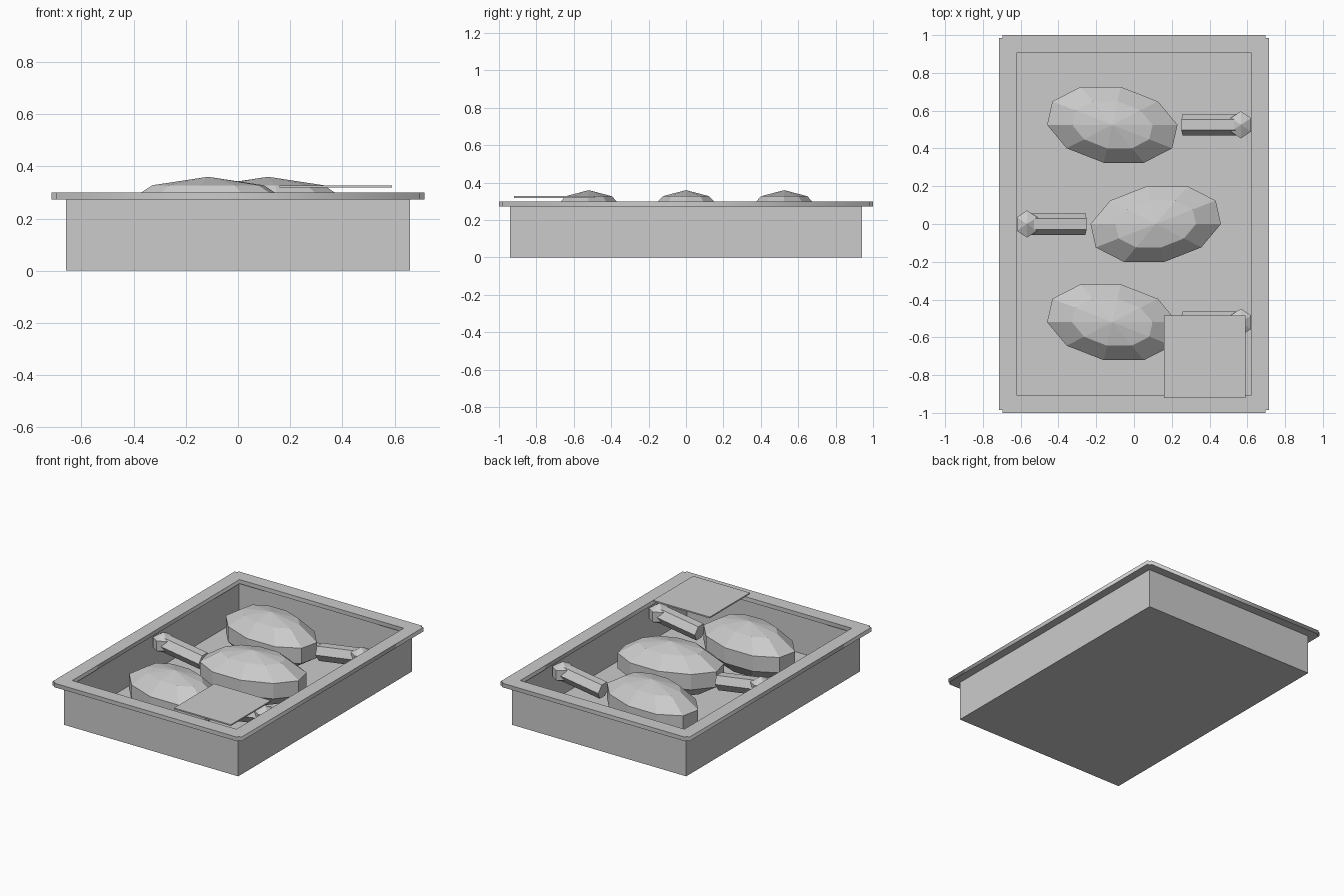
import bpy, bmesh
from math import radians, pi
from mathutils import Matrix, Vector

if "Cube" in bpy.data.objects:
    bpy.data.objects.remove(bpy.data.objects["Cube"])


def finish(name, bm):
    bmesh.ops.recalc_face_normals(bm, faces=bm.faces)
    mesh = bpy.data.meshes.new(name)
    bm.to_mesh(mesh)
    bm.free()
    ob = bpy.data.objects.new(name, mesh)
    bpy.context.collection.objects.link(ob)
    return ob


def box(size, centre):
    bm = bmesh.new()
    bmesh.ops.create_cube(bm, size=1, matrix=Matrix.Translation(centre) @ Matrix.Diagonal((*size, 1)))
    return bm


# Tray body: a box whose inset top is pushed down to a thin floor
bm = box((1.32, 1.88, 0.28), (0, 0, 0.14))
top = max(bm.faces, key=lambda f: f.calc_center_median().z)
bmesh.ops.inset_region(bm, faces=[top], thickness=0.038)
walls = bmesh.ops.extrude_discrete_faces(bm, faces=[top])["faces"]
for v in walls[0].verts:
    v.co.z = 0.02
finish("tray_body", bm)

# Tray rim: flat frame with small stepped corners
corner = [(0.715, 0.985), (0.695, 0.985), (0.695, 1.0)]
outer = []
for sx, sy in ((1, 1), (-1, 1), (-1, -1), (1, -1)):
    pts = [(x * sx, y * sy) for x, y in corner]
    outer += pts if sx * sy > 0 else pts[::-1]
inner = [(0.622, 0.905), (-0.622, 0.905), (-0.622, -0.905), (0.622, -0.905)]
curve = bpy.data.curves.new("tray_rim", 'CURVE')
curve.dimensions = '2D'
curve.fill_mode = 'BOTH'
curve.extrude = 0.014
for loop in (outer, inner):
    sp = curve.splines.new('POLY')
    sp.points.add(len(loop) - 1)
    for p, (x, y) in zip(sp.points, loop):
        p.co = (x, y, 0, 1)
    sp.use_cyclic_u = True
rim = bpy.data.objects.new("tray_rim", curve)
rim.location.z = 0.286
bpy.context.collection.objects.link(rim)
bpy.context.view_layer.objects.active = rim
rim.select_set(True)
bpy.ops.object.convert(target='MESH')


# Drumsticks: a skewed faceted lump of meat, a tilted hexagonal bone and a knob
def drumstick(index, y, side):
    place = Matrix.Translation((0, y, 0)) @ Matrix.Diagonal((side, 1, 1, 1))

    skew = Matrix.Identity(4)
    skew[0][1] = -0.306
    bm = bmesh.new()
    bmesh.ops.create_uvsphere(
        bm, u_segments=10, v_segments=5, radius=1,
        matrix=place @ Matrix.Translation((-0.115, 0, 0.19)) @ skew
        @ Matrix.Diagonal((0.363, 0.222, 0.17, 1)) @ Matrix.Rotation(pi / 2, 4, 'Z'))
    finish(f"meat_{index}", bm)

    start, end = Vector((0.258, 0, 0.185)), Vector((0.566, 0, 0.232))
    axis = end - start
    turn = Matrix.Rotation(pi / 2 - axis.angle(Vector((1, 0, 0))), 4, 'Y')
    bm = bmesh.new()
    bmesh.ops.create_cone(
        bm, cap_ends=True, segments=6, radius1=0.057, radius2=0.057, depth=axis.length,
        matrix=place @ Matrix.Translation((start + end) / 2) @ turn)
    finish(f"bone_{index}", bm)

    bm = bmesh.new()
    bmesh.ops.create_uvsphere(
        bm, u_segments=6, v_segments=3, radius=1,
        matrix=place @ Matrix.Translation(end) @ Matrix.Diagonal((0.072, 0.083, 0.068, 1)))
    finish(f"bone_knob_{index}", bm)


for i, (y, side) in enumerate(((0.525, 1), (0, -1), (-0.52, 1)), 1):
    drumstick(i, y, side)

# Flat label resting above the front right corner
finish("label", box((0.43, 0.435, 0.009), (0.375, -0.703, 0.323)))
